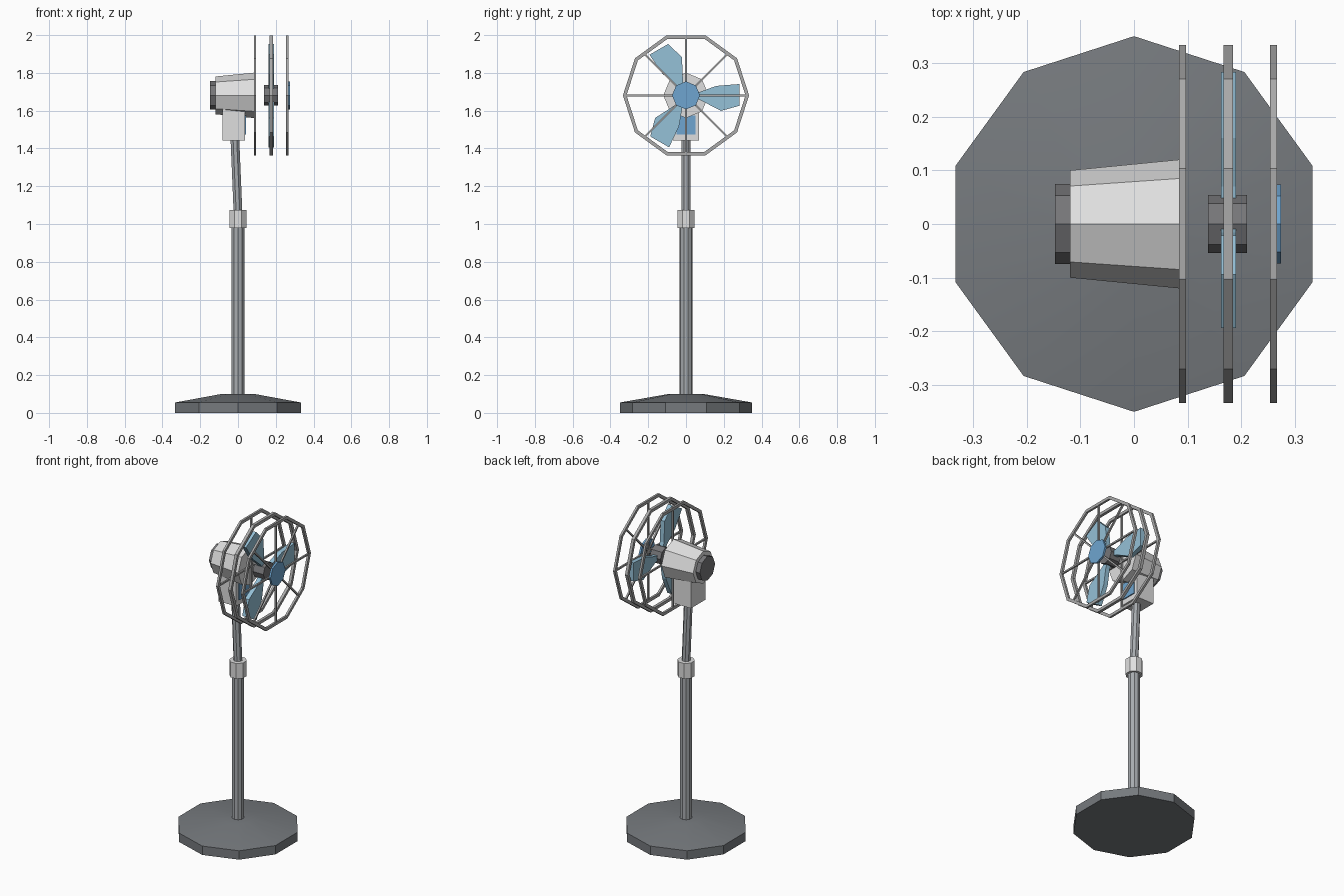
import bpy, bmesh
from math import cos, sin, pi, radians
from mathutils import Vector, Matrix

if "Cube" in bpy.data.objects:
    bpy.data.objects.remove(bpy.data.objects["Cube"])


def material(name, srgb):
    m = bpy.data.materials.new(name)
    col = [c ** 2.2 for c in srgb] + [1]
    m.use_nodes = True
    m.diffuse_color = col
    m.node_tree.nodes["Principled BSDF"].inputs["Base Color"].default_value = col
    return m


CHARCOAL = material("charcoal", (.46, .475, .49))
STEEL = material("steel grey", (.65, .665, .68))
WIRE = material("wire grey", (.66, .66, .66))
SHELL = material("light shell", (.87, .87, .87))
DARK = material("dark plastic", (.46, .46, .47))
BLUE = material("blue", (.43, .64, .81))
PALE = material("pale blue", (.58, .75, .84))

FAN_Z = 1.681            # height of the fan axis


def finish(name, bm, mat):
    bmesh.ops.recalc_face_normals(bm, faces=bm.faces)
    me = bpy.data.meshes.new(name)
    bm.to_mesh(me)
    bm.free()
    me.materials.append(mat)
    ob = bpy.data.objects.new(name, me)
    bpy.context.collection.objects.link(ob)
    return ob


def lathe(name, profile, sides, mat, along_x=False, phase=pi / 2, closed=False):
    """Turn (radius, position) points around z, or around the fan axis."""
    bm = bmesh.new()
    loops = []
    for r, p in profile:
        loop = []
        for i in range(sides):
            a = phase + 2 * pi * i / sides
            u, v = r * cos(a), r * sin(a)
            loop.append(bm.verts.new((p, u, FAN_Z + v) if along_x else (u, v, p)))
        loops.append(loop)
    pairs = list(zip(loops, loops[1:]))
    if closed:
        pairs.append((loops[-1], loops[0]))
    else:
        bm.faces.new(loops[0])
        bm.faces.new(loops[-1])
    for lo, hi in pairs:
        for i in range(sides):
            j = (i + 1) % sides
            bm.faces.new((lo[i], lo[j], hi[j], hi[i]))
    return finish(name, bm, mat)


def box(name, lo, hi, mat):
    lo, hi = Vector(lo), Vector(hi)
    bm = bmesh.new()
    bmesh.ops.create_cube(bm, size=1)
    bmesh.ops.scale(bm, vec=hi - lo, verts=bm.verts)
    bmesh.ops.translate(bm, vec=(lo + hi) / 2, verts=bm.verts)
    return finish(name, bm, mat)


# Stand
base = lathe("base", [(.35, 0), (.35, .055), (.093, .1)], 10, CHARCOAL)
bpy.context.view_layer.objects.active = base
base.select_set(True)
bpy.ops.object.shade_smooth_by_angle(angle=radians(30))
base.select_set(False)
lathe("lower_pole", [(.035, .09), (.035, .99)], 10, STEEL)
lathe("collar", [(.05, .98), (.05, 1.075)], 8, SHELL, phase=pi / 8)
upper_pole = lathe("upper_pole", [(.025, 1.06), (.025, 1.46)], 8, STEEL, phase=pi / 8)
for v in upper_pole.data.vertices:       # leans gently backwards
    v.co.x -= (v.co.z - 1.06) * .042

# Head
box("neck", (-.083, -.07, 1.443), (.037, .07, 1.62), SHELL)
box("control_plate", (.037, -.05, 1.475), (.043, .05, 1.575), BLUE)
lathe("motor_housing", [(.1, -.119), (.12, .085)], 8, SHELL, True)
lathe("rear_cap", [(.075, -.147), (.075, -.119)], 8, DARK, True)
lathe("blade_hub", [(.054, .138), (.054, .211)], 8, DARK, True)
lathe("front_cap", [(.074, .262), (.074, .274)], 8, BLUE, True)

# Three blades
OUTLINE = [(.03, .012), (.07, .017), (.16, .05), (.283, .06),
           (.283, -.055), (.185, -.082), (.07, -.022), (.03, -.012)]
for k in range(3):
    bm = bmesh.new()
    face = bm.faces.new([bm.verts.new((.162, u, v)) for u, v in OUTLINE])
    ext = bmesh.ops.extrude_face_region(bm, geom=[face])
    bmesh.ops.translate(bm, vec=(.028, 0, 0),
                        verts=[g for g in ext["geom"] if isinstance(g, bmesh.types.BMVert)])
    turn = Matrix.Translation((0, 0, FAN_Z)) @ Matrix.Rotation(k * 2 * pi / 3, 4, 'X')
    bm.transform(turn)
    finish(f"blade_{k + 1}", bm, PALE)

# Cage rings
for name, x, half in (("rear", .09, .0065), ("middle", .1755, .009), ("front", .26, .0065)):
    lathe(name + "_ring", [(.334, x - half), (.334, x + half),
                           (.315, x + half), (.315, x - half)],
          10, WIRE, True, phase=0, closed=True)

# Cage spokes
for name, x, count in (("rear", .09, 4), ("front", .26, 8)):
    for k in range(count):
        bm = bmesh.new()
        bmesh.ops.create_cube(bm, size=1)
        bmesh.ops.scale(bm, vec=(.01, .318, .01), verts=bm.verts)
        bmesh.ops.translate(bm, vec=(x, .159, 0), verts=bm.verts)
        bm.transform(Matrix.Translation((0, 0, FAN_Z))
                     @ Matrix.Rotation(2 * pi * k / count, 4, 'X'))
        finish(f"{name}_spoke_{k + 1}", bm, WIRE)
